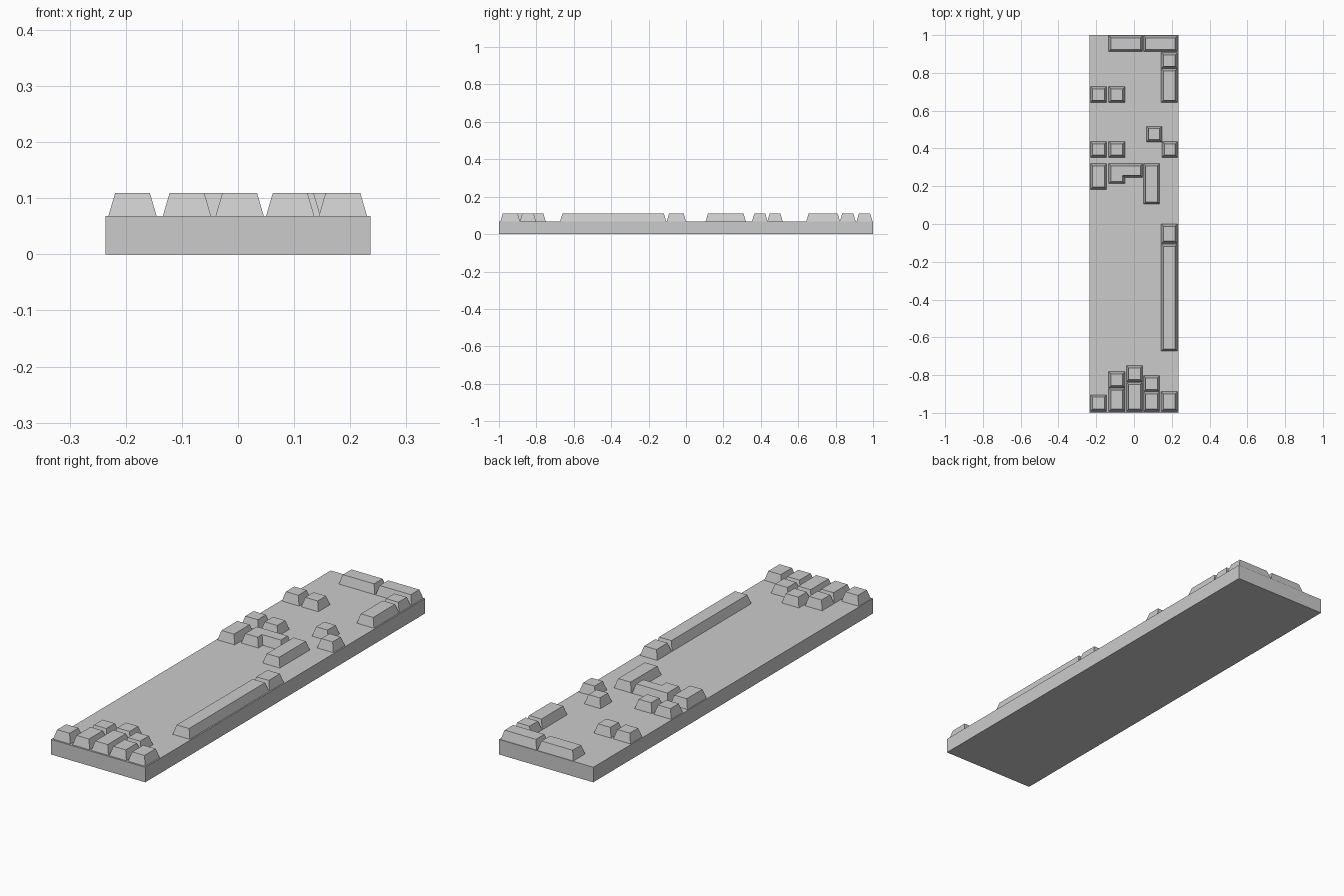
import bpy
import bmesh
from mathutils import Vector

if "Cube" in bpy.data.objects:
    bpy.data.objects.remove(bpy.data.objects["Cube"])

BASE_TOP, KEY_TOP, INSET = 0.068, 0.109, 0.012

grey = bpy.data.materials.new("plain grey")
grey.diffuse_color = (0.6, 0.6, 0.6, 1)
grey.use_nodes = True
grey.node_tree.nodes["Principled BSDF"].inputs["Base Color"].default_value = grey.diffuse_color


def tapered_prism(name, outline, z0, z1, inset):
    """Extrude a right-angled, counter-clockwise outline and shrink its top evenly."""
    pts = [Vector(p) for p in outline]
    n = len(pts)
    bm = bmesh.new()
    bottom, top = [], []
    for i, p in enumerate(pts):
        a = (p - pts[i - 1]).normalized()
        b = (pts[(i + 1) % n] - p).normalized()
        q = p + inset * Vector((-a.y - b.y, a.x + b.x))
        bottom.append(bm.verts.new((p.x, p.y, z0)))
        top.append(bm.verts.new((q.x, q.y, z1)))
    bm.faces.new(bottom[::-1])
    bm.faces.new(top)
    for i in range(n):
        j = (i + 1) % n
        bm.faces.new((bottom[i], bottom[j], top[j], top[i]))
    mesh = bpy.data.meshes.new(name)
    bm.to_mesh(mesh)
    bm.free()
    mesh.materials.append(grey)
    obj = bpy.data.objects.new(name, mesh)
    bpy.context.collection.objects.link(obj)
    return obj


def rect(x0, x1, y0, y1):
    return [(x0, y0), (x1, y0), (x1, y1), (x0, y1)]


# Flat base slab
tapered_prism("base_slab", rect(-0.236, 0.236, -1, 1), 0, BASE_TOP, 0)

# Columns of keys (x ranges), then each key's column and y range
COL = {1: (-0.231, -0.145), 2: (-0.134, -0.048), 3: (-0.04, 0.046),
       4: (0.05, 0.136), 5: (0.144, 0.23)}
keys = [
    # back corner
    ("back_key", 5, 0.823, 0.907), ("back_long_key", 5, 0.643, 0.823),
    ("back_key", 1, 0.643, 0.727), ("back_key", 2, 0.643, 0.727),
    # middle group
    ("middle_key", 1, 0.353, 0.436), ("middle_key", 2, 0.353, 0.436),
    ("middle_long_key", 1, 0.183, 0.32), ("middle_long_key", 4, 0.105, 0.32),
    # long bar and its neighbour
    ("side_key", 5, -0.103, 0.0), ("bar_key", 5, -0.673, -0.106),
    # front cluster
    ("front_key", 1, -0.992, -0.904),
    ("front_key", 2, -0.992, -0.868), ("front_key", 2, -0.868, -0.782),
    ("front_key", 3, -0.992, -0.838), ("front_key", 3, -0.836, -0.75),
    ("front_key", 4, -0.992, -0.888), ("front_key", 4, -0.888, -0.802),
    ("front_key", 5, -0.992, -0.888),
]
for name, c, y0, y1 in keys:
    tapered_prism(name, rect(*COL[c], y0, y1), BASE_TOP, KEY_TOP, INSET)

# Wide keys along the back edge
for c in (2, 4):
    tapered_prism("back_wide_key", rect(COL[c][0], COL[c + 1][1], 0.912, 0.997),
                  BASE_TOP, KEY_TOP, INSET)

# Two offset keys
tapered_prism("offset_key", rect(0.066, 0.147, 0.435, 0.517), BASE_TOP, KEY_TOP, INSET)
tapered_prism("offset_key", rect(0.149, 0.23, 0.353, 0.436), BASE_TOP, KEY_TOP, INSET)

# L-shaped key
tapered_prism("l_shaped_key",
              [(-0.134, 0.214), (-0.048, 0.214), (-0.048, 0.246),
               (0.046, 0.246), (0.046, 0.32), (-0.134, 0.32)],
              BASE_TOP, KEY_TOP, INSET)
